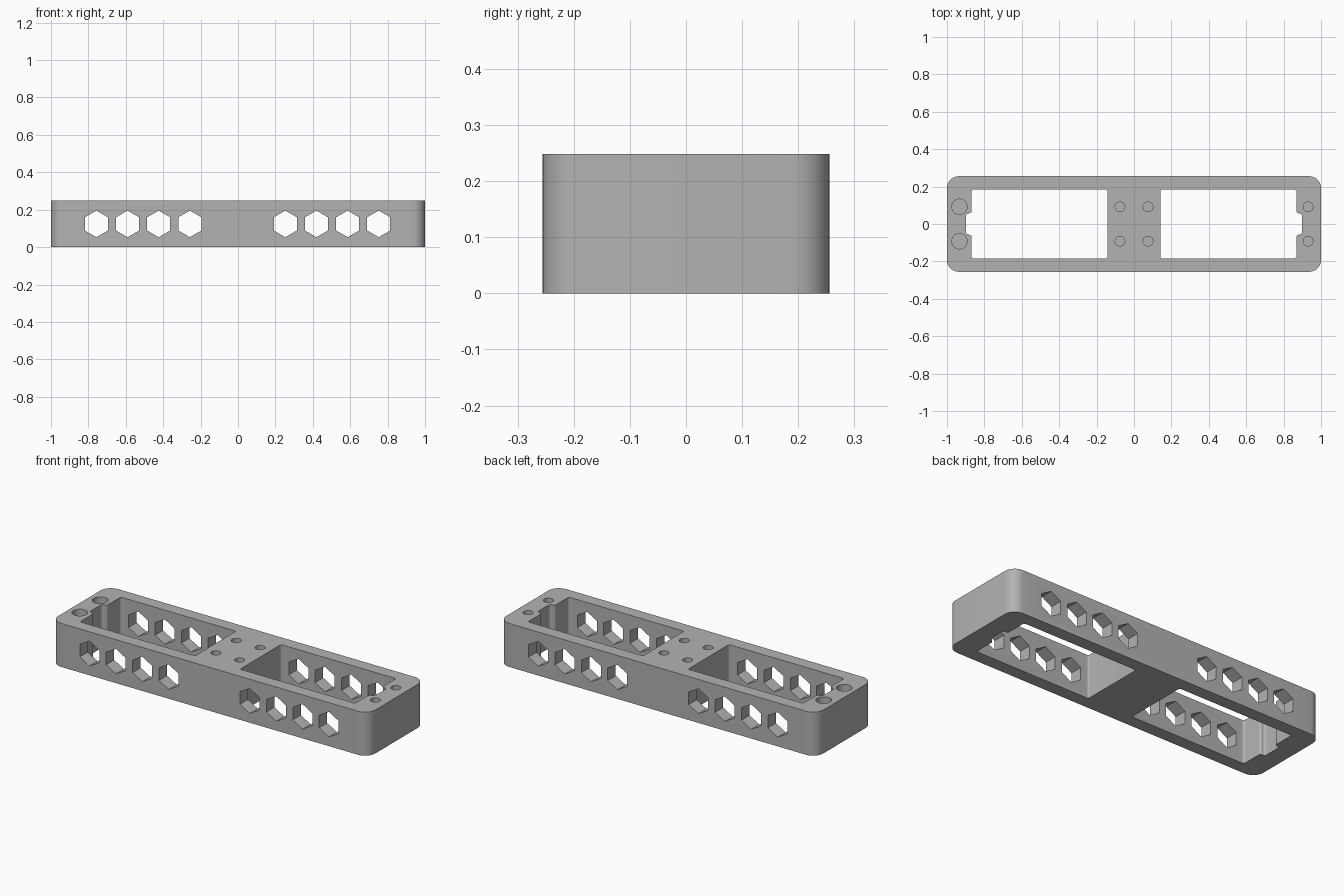
import bpy, bmesh
from math import sin, cos, pi
from mathutils import Vector

old = bpy.data.objects.get("Cube")
if old:
    bpy.data.objects.remove(old, do_unlink=True)

LENGTH, WIDTH, HEIGHT = 2.0, 0.512, 0.248
POCKET_HALF_WIDTH = 0.184
HOLE_FLOOR = 0.1

grey = bpy.data.materials.new("plain grey")
grey.use_nodes = True
colour = (0.45, 0.45, 0.45, 1)
grey.diffuse_color = colour
grey.node_tree.nodes["Principled BSDF"].inputs["Base Color"].default_value = colour


def rounded(corners, steps=8):
    """Outline from (x, y, radius) right-angle corners."""
    outline = []
    for i, (x, y, r) in enumerate(corners):
        p = Vector((x, y))
        a = (Vector(corners[i - 1][:2]) - p).normalized()
        b = (Vector(corners[(i + 1) % len(corners)][:2]) - p).normalized()
        for k in range(steps + 1):
            t = k / steps * pi / 2
            outline.append(p + r * (a + b) - r * (b * cos(t) + a * sin(t)))
    return outline


def circle(x, y, r, sides, start=0.0):
    return [Vector((x + r * cos(start + 2 * pi * k / sides),
                    y + r * sin(start + 2 * pi * k / sides))) for k in range(sides)]


def prism(name, outline, low, high, along_y=False):
    """Extrude an outline along z, or along y for a front outline."""
    place = (lambda p, h: (p.x, h, p.y)) if along_y else (lambda p, h: (p.x, p.y, h))
    bm = bmesh.new()
    bottom = [bm.verts.new(place(p, low)) for p in outline]
    top = [bm.verts.new(place(p, high)) for p in outline]
    bm.faces.new(bottom)
    bm.faces.new(top)
    n = len(outline)
    for i in range(n):
        j = (i + 1) % n
        bm.faces.new((bottom[i], bottom[j], top[j], top[i]))
    bmesh.ops.recalc_face_normals(bm, faces=bm.faces)
    mesh = bpy.data.meshes.new(name)
    bm.to_mesh(mesh)
    bm.free()
    mesh.materials.append(grey)
    obj = bpy.data.objects.new(name, mesh)
    bpy.context.collection.objects.link(obj)
    return obj


# Rounded block
hx, hy = LENGTH / 2, WIDTH / 2
body = prism("frame_body", rounded([(-hx, -hy, 0.065), (hx, -hy, 0.065),
                                    (hx, hy, 0.065), (-hx, hy, 0.065)]), 0, HEIGHT)
cutters = []

# Two through pockets with a cable notch at the outer end
w = POCKET_HALF_WIDTH
half = [(0.142, -w, 0.008), (0.868, -w, 0.012), (0.868, -0.057, 0.014), (0.898, -0.057, 0.014)]
pocket = half + [(x, -y, r) for x, y, r in reversed(half)]
for side in (-1, 1):
    outline = rounded([(side * x, y, r) for x, y, r in pocket])
    cutters.append(prism("pocket_cutter", outline, -0.1, HEIGHT + 0.1))

# Hexagonal vents through the front and back walls
for start in (-0.757, 0.253):
    for i in range(4):
        hexagon = circle(start + i * 0.1665, HEIGHT / 2, 0.071, 6, pi / 6)
        cutters.append(prism("vent_cutter", hexagon, -hy - 0.1, hy + 0.1, True))

# Blind screw holes, larger at the right end
for x, r in ((-0.933, 0.041), (-0.075, 0.026), (0.075, 0.026), (0.931, 0.026)):
    for y in (-0.092, 0.092):
        cutters.append(prism("screw_hole_cutter", circle(x, y, r, 32), HOLE_FLOOR, HEIGHT + 0.1))

# Cut everything, bake the result and drop the cutters
for cutter in cutters:
    cutter.hide_render = True
    cut = body.modifiers.new("cut", "BOOLEAN")
    cut.operation = "DIFFERENCE"
    cut.solver = "EXACT"
    cut.object = cutter
bpy.context.view_layer.update()
baked = bpy.data.meshes.new_from_object(body.evaluated_get(bpy.context.evaluated_depsgraph_get()))
body.modifiers.clear()
body.data = baked
body.data.name = "frame_body"
for cutter in cutters:
    bpy.data.objects.remove(cutter, do_unlink=True)

bpy.ops.object.select_all(action="DESELECT")
body.select_set(True)
bpy.context.view_layer.objects.active = body
bpy.ops.object.shade_smooth_by_angle(angle=pi / 6)
